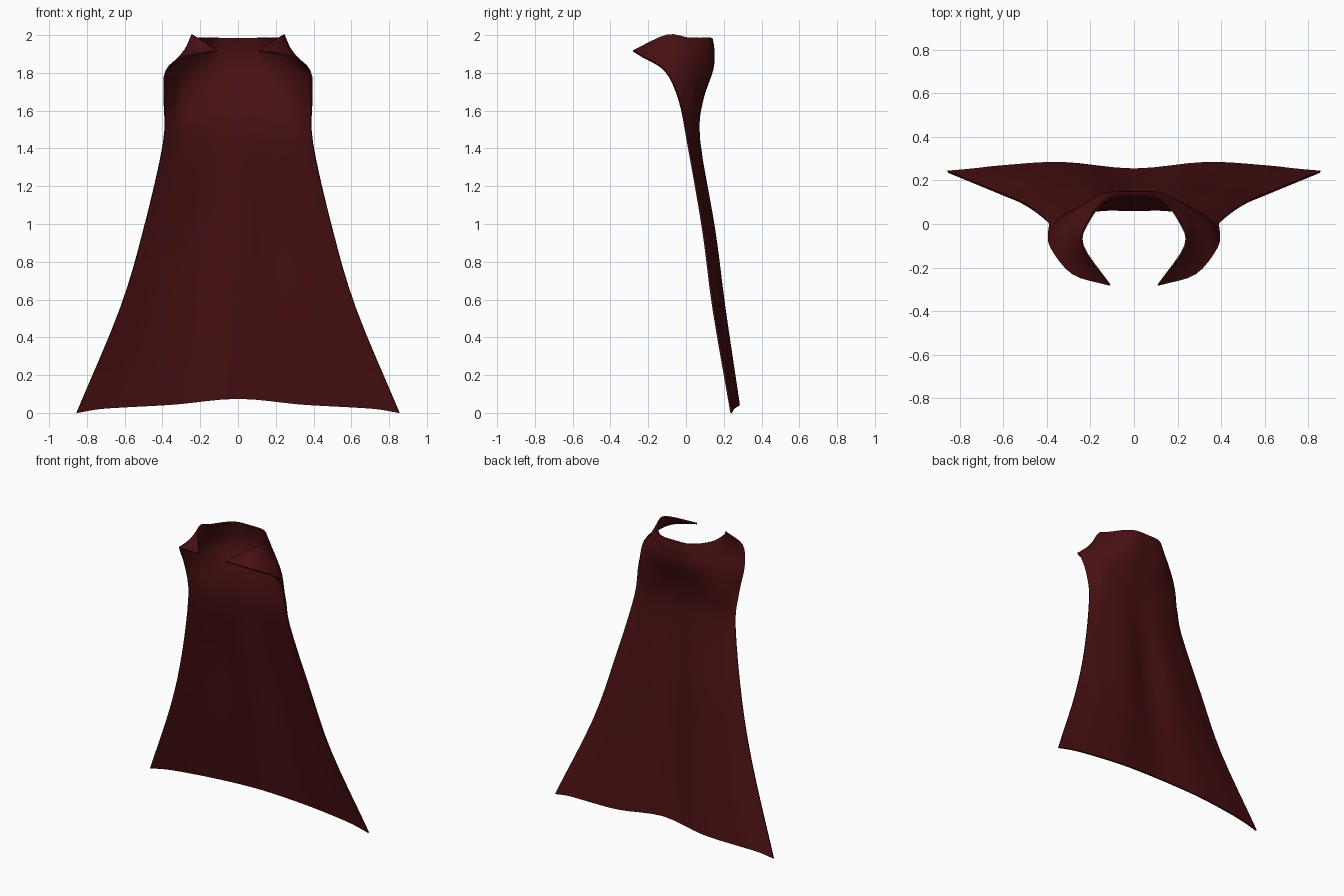
import bpy
import bmesh
from mathutils import Vector

cube = bpy.data.objects.get("Cube")
if cube:
    bpy.data.objects.remove(cube, do_unlink=True)

# Guide rails of the left half, each running from hem to collar
SPINE = [(0, .25, .075), (0, .18, .55), (0, .12, .97), (0, .065, 1.45),
         (0, .085, 1.65), (0, .14, 1.82), (0, .145, 1.92), (0, .135, 1.985)]
BLADE = [(.33, .28, .045), (.22, .205, .55), (.18, .15, .97), (.14, .07, 1.44),
         (.15, .08, 1.65), (.15, .13, 1.82), (.13, .13, 1.92), (.12, .12, 1.985)]
FLANK = [(.6, .265, .03), (.45, .185, .55), (.35, .125, .97), (.28, .05, 1.44),
         (.3, .05, 1.64), (.28, .05, 1.81), (.25, .02, 1.92), (.21, .01, 1.985)]
SHOULDER = [(.74, .25, .02), (.54, .165, .55), (.43, .11, .97), (.35, .03, 1.43),
            (.36, 0, 1.64), (.35, -.03, 1.81), (.28, -.09, 1.92), (.235, -.1, 2)]
EDGE = [(.855, .24, 0), (.625, .145, .55), (.5, .09, .97), (.395, .01, 1.43),
        (.39, -.035, 1.65), (.38, -.11, 1.81), (.28, -.23, 1.885), (.11, -.28, 1.915)]


def smooth_path(points, steps):
    """Pass a rounded curve through the given points."""
    p = [Vector(q) for q in points]
    p = [2 * p[0] - p[1]] + p + [2 * p[-1] - p[-2]]
    path = []
    for a, b, c, d in zip(p, p[1:], p[2:], p[3:]):
        for i in range(steps):
            t = i / steps
            path.append(b + (c - a) * t / 2
                        + (a - 2.5 * b + 2 * c - d / 2) * t ** 2
                        + (1.5 * (b - c) + (d - a) / 2) * t ** 3)
    return path + [p[-2]]


def mirrored(point):
    return Vector((-point.x, point.y, point.z))


# Loft the cloth across the rails, mirroring each row to the right half
rails = [smooth_path(rail, 4) for rail in (SPINE, BLADE, FLANK, SHOULDER, EDGE)]
bm = bmesh.new()
grid = []
for row in zip(*rails):
    full = [mirrored(p) for p in reversed(row[1:])] + list(row)
    grid.append([bm.verts.new(p) for p in smooth_path(full, 4)])
for low, high in zip(grid, grid[1:]):
    for i in range(len(low) - 1):
        bm.faces.new((low[i], high[i], high[i + 1], low[i + 1]))
bmesh.ops.recalc_face_normals(bm, faces=bm.faces)

mesh = bpy.data.meshes.new("cape")
bm.to_mesh(mesh)
bm.free()
cape = bpy.data.objects.new("cape", mesh)
bpy.context.collection.objects.link(cape)

# Dark red cloth
cloth = bpy.data.materials.new("dark red cloth")
cloth.use_nodes = True
colour = (.065, .005, .006, 1)
cloth.diffuse_color = colour
shader = next(n for n in cloth.node_tree.nodes if n.type == "BSDF_PRINCIPLED")
shader.inputs["Base Color"].default_value = colour
mesh.materials.append(cloth)

# Thin cloth thickness and smooth shading
solid = cape.modifiers.new("cloth thickness", "SOLIDIFY")
solid.thickness = .01
solid.offset = 0
bpy.ops.object.select_all(action="DESELECT")
cape.select_set(True)
bpy.context.view_layer.objects.active = cape
bpy.ops.object.modifier_apply(modifier=solid.name)
bpy.ops.object.shade_smooth_by_angle()
